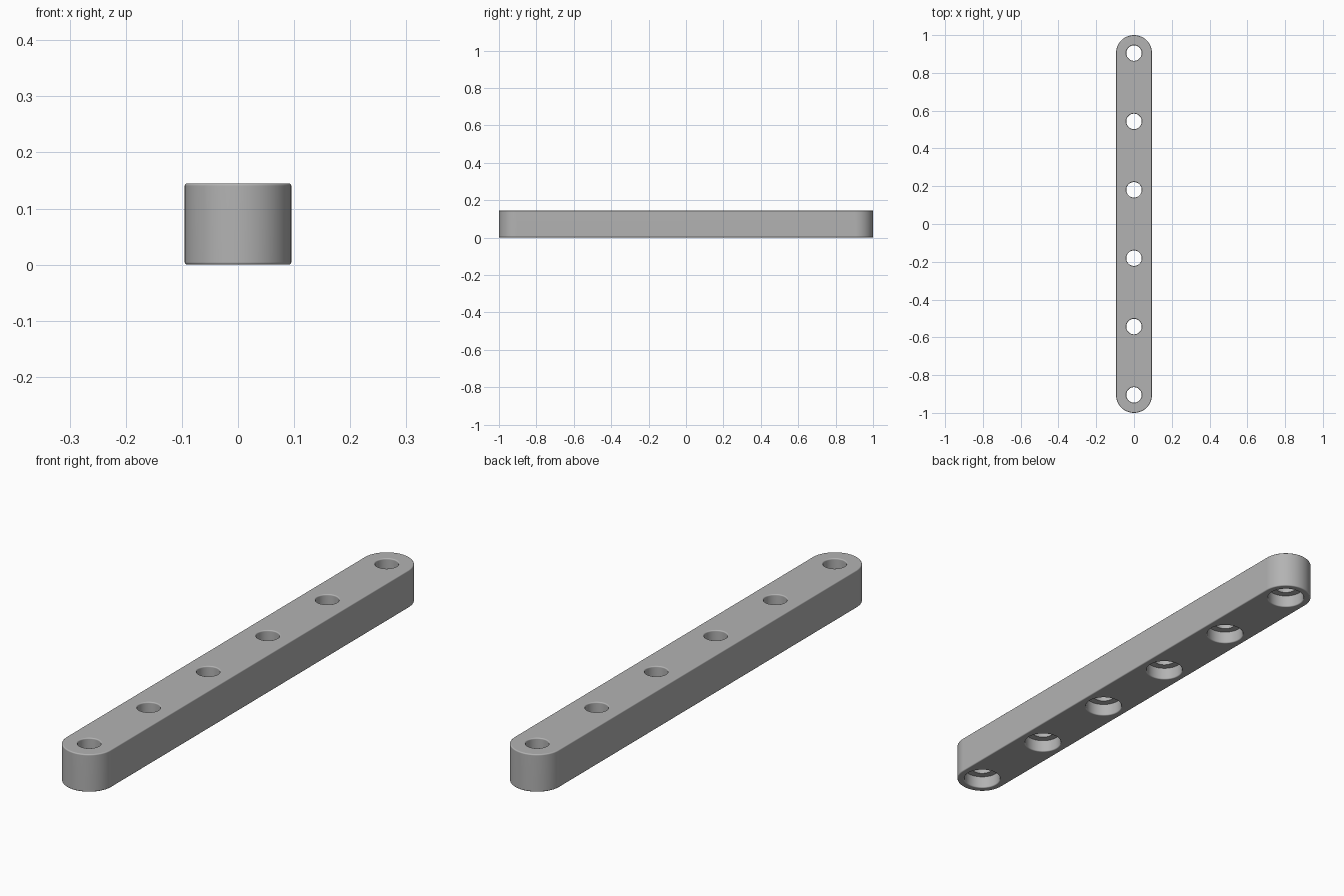
import bpy, bmesh, math

HALF_W, HEIGHT, END_Y = 0.095, 0.145, 0.905   # bar half width, height, end centres
HOLES, HOLE_R = 6, 0.041
BORE_R, BORE_D = 0.068, 0.048                 # counterbore on the underside
FILLET = 0.0045

cube = bpy.data.objects.get("Cube")
if cube:
    bpy.data.objects.remove(cube)

grey = bpy.data.materials.new("plain grey")
grey.use_nodes = True
colour = (0.45, 0.45, 0.45, 1)
grey.diffuse_color = colour
grey.node_tree.nodes["Principled BSDF"].inputs["Base Color"].default_value = colour


def make_object(name, bm):
    bmesh.ops.recalc_face_normals(bm, faces=bm.faces)
    mesh = bpy.data.meshes.new(name)
    bm.to_mesh(mesh)
    bm.free()
    mesh.materials.append(grey)
    obj = bpy.data.objects.new(name, mesh)
    bpy.context.collection.objects.link(obj)
    return obj


def lathe(bm, profile, y, steps=48):
    """Closed solid of revolution about a vertical axis at y."""
    rings = []
    for r, z in profile:
        rings.append([bm.verts.new((r * math.cos(i * math.tau / steps),
                                    y + r * math.sin(i * math.tau / steps), z))
                      for i in range(steps)])
    for a, b in zip(rings, rings[1:]):
        for i in range(steps):
            j = (i + 1) % steps
            bm.faces.new((a[i], a[j], b[j], b[i]))
    bm.faces.new(rings[0])
    bm.faces.new(rings[-1])


def flare(radius, z, side):
    """Rounded rim running from the hole wall out to the flat face at z."""
    angles = [math.radians(a) for a in (0, 30, 60, 90)]
    return [(radius + FILLET * (1 - math.cos(a)),
             z - side * FILLET * (1 - math.sin(a))) for a in angles]


# Bar: a rounded-end outline, extruded, with softened rims
bm = bmesh.new()
outline = []
for end, start in ((END_Y, 0), (-END_Y, math.pi)):
    for i in range(33):
        a = start + math.pi * i / 32
        outline.append(bm.verts.new((HALF_W * math.cos(a), end + HALF_W * math.sin(a), 0)))
base = bm.faces.new(outline)
top = bmesh.ops.extrude_face_region(bm, geom=[base])["geom"]
bmesh.ops.translate(bm, vec=(0, 0, HEIGHT),
                    verts=[g for g in top if isinstance(g, bmesh.types.BMVert)])
rims = [e for e in bm.edges if abs(e.verts[0].co.z - e.verts[1].co.z) < 0.001]
bmesh.ops.bevel(bm, geom=rims, offset=FILLET, segments=3, profile=0.5, affect='EDGES')
bar = make_object("mounting_bar", bm)

# Cutter: a row of stepped holes with rounded rims
lower = flare(BORE_R, 0, -1)[::-1]
upper = flare(HOLE_R, HEIGHT, 1)
profile = ([(lower[0][0], -0.05)] + lower + [(BORE_R, BORE_D), (HOLE_R, BORE_D)]
           + upper + [(upper[-1][0], HEIGHT + 0.05)])
bm = bmesh.new()
for n in range(HOLES):
    lathe(bm, profile, END_Y * (2 * n / (HOLES - 1) - 1))
cutter = make_object("hole_cutter", bm)
cutter.hide_render = True

# Cut the holes, then drop the cutter
bpy.ops.object.select_all(action='DESELECT')
bpy.context.view_layer.objects.active = bar
bar.select_set(True)
cut = bar.modifiers.new("holes", 'BOOLEAN')
cut.operation = 'DIFFERENCE'
cut.solver = 'EXACT'
cut.object = cutter
bpy.ops.object.modifier_apply(modifier=cut.name)
bpy.data.objects.remove(cutter)

# Smooth walls with flat faces kept flat
bpy.ops.object.shade_smooth_by_angle(angle=math.radians(35))
normals = bar.modifiers.new("flat faces", 'WEIGHTED_NORMAL')
normals.keep_sharp = True
